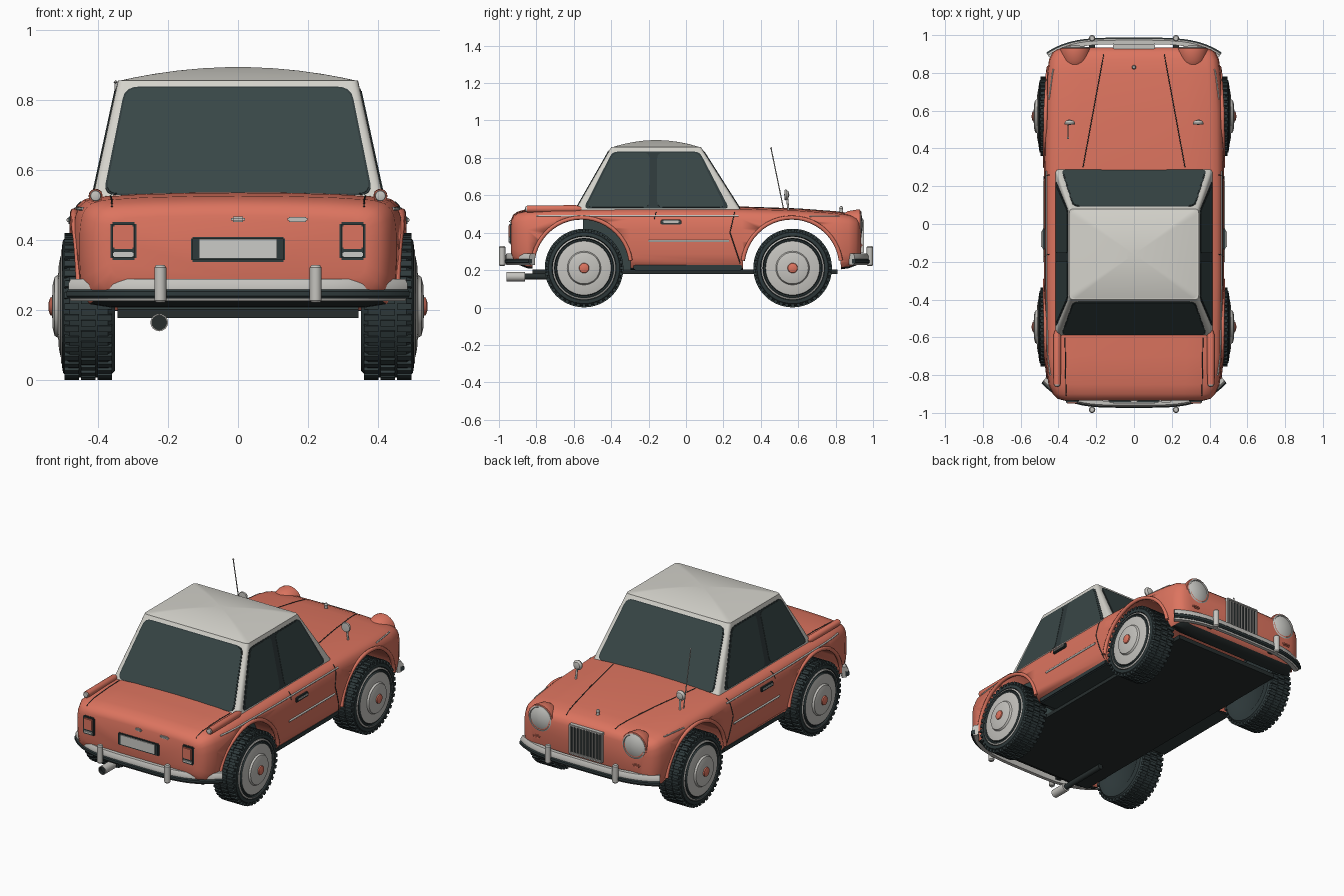
import bpy, bmesh
from math import sin, cos, pi, radians
from mathutils import Vector, Matrix

if "Cube" in bpy.data.objects:
    bpy.data.objects.remove(bpy.data.objects["Cube"])

# Materials
M = {}
for name, col in {"coral paint": (0.72, 0.175, 0.115), "cream paint": (0.66, 0.65, 0.6),
                  "chrome": (0.56, 0.55, 0.52), "dark glass": (0.04, 0.062, 0.062),
                  "black rubber": (0.028, 0.042, 0.044), "underbody black": (0.02, 0.027, 0.027),
                  "lamp lens": (0.6, 0.6, 0.57)}.items():
    m = bpy.data.materials.new(name)
    m.use_nodes = True
    m.diffuse_color = (*col, 1)
    m.node_tree.nodes["Principled BSDF"].inputs["Base Color"].default_value = (*col, 1)
    M[name] = m
RED, CREAM, CHROME, GLASS, RUBBER, UNDER, LENS = M


def finish(name, bm, mats, angle=35):
    bmesh.ops.recalc_face_normals(bm, faces=bm.faces)
    me = bpy.data.meshes.new(name)
    bm.to_mesh(me)
    bm.free()
    ob = bpy.data.objects.new(name, me)
    bpy.context.collection.objects.link(ob)
    for k in ([mats] if isinstance(mats, str) else mats):
        me.materials.append(M[k])
    bpy.ops.object.select_all(action='DESELECT')
    bpy.context.view_layer.objects.active = ob
    ob.select_set(True)
    bpy.ops.object.shade_smooth_by_angle(angle=radians(angle))
    return ob


def loft(name, rings, mats, angle=35):
    bm = bmesh.new()
    vs = [[bm.verts.new(p) for p in r] for r in rings]
    n = len(vs[0])
    for a, b in zip(vs, vs[1:]):
        for i in range(n):
            bm.faces.new((a[i], a[(i + 1) % n], b[(i + 1) % n], b[i]))
    bm.faces.new(vs[0])
    bm.faces.new(vs[-1])
    return finish(name, bm, mats, angle)


def lathe(name, prof, loc, axis, mats, band=None, seg=40):
    # prof holds (radius, distance along axis); band gives a material slot per step
    q = Vector(axis).to_track_quat('Z', 'Y').to_matrix().to_4x4()
    mat = Matrix.Translation(loc) @ q
    bm = bmesh.new()
    rings = [[bm.verts.new(mat @ Vector((r * cos(2 * pi * i / seg), r * sin(2 * pi * i / seg), h)))
              for i in range(seg)] if r else [bm.verts.new(mat @ Vector((0, 0, h)))] for r, h in prof]
    for j, (a, b) in enumerate(zip(rings, rings[1:])):
        for i in range(seg):
            k = (i + 1) % seg
            quad = [a[i % len(a)], a[k % len(a)], b[k % len(b)], b[i % len(b)]]
            f = bm.faces.new(list(dict.fromkeys(quad)))
            f.material_index = band[j] if band else 0
    return finish(name, bm, mats)


def box(name, lo, hi, mat, bevel=0):
    lo, hi = Vector(lo), Vector(hi)
    bm = bmesh.new()
    bmesh.ops.create_cube(bm, size=1, matrix=Matrix.Translation((lo + hi) / 2) @ Matrix.Diagonal((*(hi - lo), 1)))
    if bevel:
        bmesh.ops.bevel(bm, geom=bm.edges[:], offset=bevel, segments=2, affect='EDGES')
    return finish(name, bm, mat)


def tube(name, pts, r, mat):
    cu = bpy.data.curves.new(name, 'CURVE')
    cu.dimensions, cu.bevel_depth, cu.bevel_resolution, cu.use_fill_caps = '3D', r, 2, True
    sp = cu.splines.new('POLY')
    sp.points.add(len(pts) - 1)
    for p, c in zip(sp.points, pts):
        p.co = (*c, 1)
    cu.materials.append(M[mat])
    ob = bpy.data.objects.new(name, cu)
    bpy.context.collection.objects.link(ob)


# Body shell: stations are (y, half width, bottom, top)
stations = [(-.935, .37, .29, .47), (-.925, .405, .255, .495), (-.9, .43, .23, .513), (-.85, .453, .21, .527),
            (-.7, .47, .2, .536), (-.3, .476, .2, .54), (.3, .476, .2, .54), (.6, .472, .2, .53),
            (.8, .46, .2, .515), (.87, .45, .21, .505), (.91, .43, .225, .49), (.925, .405, .25, .475),
            (.935, .37, .28, .45)]
half = [(0, 0), (.8, 0), (.93, .03), (.975, .12), (.992, .25), (1, .45), (1, .65), (.988, .8),
        (.965, .88), (.925, .93), (.85, .962), (.6, .985), (.3, .996), (0, 1)]
section = half + [(-x, z) for x, z in half[-2:0:-1]]
body = loft("body", [[(x * w, y, b + z * (t - b)) for x, z in section] for y, w, b, t in stations],
            [RED, UNDER], 40)
WHEELS = (-.545, .57)
for y in (-.558, .566):
    cut = lathe("arch_cutter", [(0, -1), (.262, -1), (.262, 1), (0, 1)], (0, y, .217), (1, 0, 0), UNDER, seg=64)
    mod = body.modifiers.new("arch", 'BOOLEAN')
    mod.operation, mod.object, mod.solver = 'DIFFERENCE', cut, 'EXACT'
    bpy.context.view_layer.objects.active = body
    bpy.ops.object.modifier_apply(modifier=mod.name)
    bpy.data.objects.remove(cut)
for f in body.data.polygons:
    f.material_index = 1 if f.normal.z < -.9 and f.center.z < .24 else 0
bpy.context.view_layer.update()


def width_at(y):
    for a, b in zip(stations, stations[1:]):
        if a[0] <= y <= b[0]:
            return a[1] + (b[1] - a[1]) * (y - a[0]) / (b[0] - a[0])


def drape(name, a, b, direction, r, mat, n=16):
    # Thin line laid on the body between two points, thrown along a direction
    d, pts = Vector(direction), []
    for i in range(n + 1):
        hit, p, _, _ = body.ray_cast(Vector(a).lerp(Vector(b), i / n) - d * 2, d)
        if hit:
            pts.append(p)
    if len(pts) > 1:
        tube(name, pts, r, mat)


# Underside
box("floor_pan", (-.345, -.82, .178), (.345, .81, .203), UNDER)
box("cabin_tub", (-.345, -.55, .2), (.345, .28, .5), GLASS)
box("sill", (-.458, -.28, .198), (.458, .3, .232), RUBBER, .006)

# Cabin frame, windows and roof
Z0, Z1 = .515, .857
base = [Vector(p) for p in ((-.417, -.595, Z0), (.417, -.595, Z0), (.417, .297, Z0), (-.417, .297, Z0))]
top = [Vector(p) for p in ((-.343, -.4, Z1), (.343, -.4, Z1), (.343, .08, Z1), (-.343, .08, Z1))]


def rounded(corners, r, n=4):
    out = []
    for i, p in enumerate(corners):
        a = p + (corners[i - 1] - p).normalized() * r
        b = p + (corners[(i + 1) % len(corners)] - p).normalized() * r
        out += [a.lerp(p, t / n).lerp(p.lerp(b, t / n), t / n) for t in range(n + 1)]
    return out


loft("cabin_frame", [rounded(base, .022), rounded(top, .022)], CREAM)
rings = []
for s in (1, .97, .85, .7, .5, .3, .1):
    mid = Vector((0, -.16, 0))
    rings.append([Vector((p.x * s, mid.y + (p.y - mid.y) * s, Z1 - .002 + .04 * (1 - s * s)))
                  for p in rounded(top, .025)])
loft("roof", rings, CREAM)


def pane(name, side, uv, lift, mat, r=.03):
    b0, b1, t0, t1 = base[side], base[(side + 1) % 4], top[side], top[(side + 1) % 4]
    pts = rounded([b0.lerp(b1, u).lerp(t0.lerp(t1, u), v) for u, v in uv], r)
    nrm = (b1 - b0).cross(t0 - b0).normalized()
    loft(name, [[p - nrm * .004 for p in pts], [p + nrm * lift for p in pts]], mat)


for side, name in ((0, "rear_window"), (2, "windshield")):
    pane(name + "_seal", side, ((.035, .04), (.965, .04), (.965, .945), (.035, .945)), .002, RUBBER, .04)
    pane(name, side, ((.043, .05), (.957, .05), (.957, .93), (.043, .93)), .004, GLASS, .035)
for side in (1, 3):
    # The rear pane lies first along one side and last along the other
    flip = (lambda c: c) if side == 1 else (lambda c: [(1 - u, v) for u, v in c][::-1])
    pane("side_window_seal", side, flip([(.045, .04), (.935, .04), (.955, .93), (.04, .93)]), .002, RUBBER)
    pane("rear_side_window", side, flip([(.06, .06), (.445, .06), (.43, .91), (.06, .91)]), .004, GLASS)
    pane("door_window", side, flip([(.495, .06), (.915, .06), (.935, .91), (.51, .91)]), .004, GLASS)

# Wheels with lugged tyres and stepped hubcaps
tyre = [(0, .38), (.12, .37), (.15, .352), (.185, .352), (.203, .372), (.203, .482), (.19, .5),
        (.172, .503), (.168, .494), (0, .494)]
hub = [(.168, .49), (.168, .502), (.16, .506), (.155, .499), (.148, .499), (.144, .507), (.12, .512),
       (.09, .514), (.084, .524), (.06, .53), (.027, .531), (.025, .537), (.012, .541), (0, .542)]
for sx in (-1, 1):
    for wy in WHEELS:
        loc, ax = (0, wy, .211), (sx, 0, 0)
        lathe("tyre", tyre, loc, ax, RUBBER, seg=48)
        lathe("hubcap", hub, loc, ax, [CHROME, RUBBER, RED], [0, 0, 1, 1, 1, 0, 0, 0, 0, 0, 2, 2, 2], 48)
        bm = bmesh.new()
        turn = Matrix.Translation(loc) @ Vector(ax).to_track_quat('Z', 'Y').to_matrix().to_4x4()
        for i in range(40):
            for h, shift in ((.381, 0), (.428, .5), (.475, 0)):
                bmesh.ops.create_cube(bm, size=1, matrix=turn @ Matrix.Rotation((i + shift) * pi / 20, 4, 'Z')
                                      @ Matrix.Translation((.2, 0, h)) @ Matrix.Diagonal((.02, .018, .042, 1)))
        finish("tyre_tread", bm, RUBBER)

# Wheel arch lips and side trim
for s in (-1, 1):
    for y in (-.558, .566):
        arc = [(y + .264 * cos(a * pi / 24), .217 + .264 * sin(a * pi / 24)) for a in range(1, 24)]
        tube("arch_lip", [(s * (width_at(v) - .004), v, z) for v, z in arc], .011, RED)
    d = (-s, 0, 0)
    drape("belt_trim", (0, -.8, .49), (0, .28, .49), d, .005, CHROME)
    drape("fender_trim", (0, .66, .488), (0, .82, .488), d, .004, CHROME)
    drape("door_trim", (0, -.2, .355), (0, .23, .355), d, .006, CHROME)
    drape("door_front_seam", (0, .26, .51), (0, .235, .4), d, .0025, UNDER)
    drape("door_lower_seam", (0, .235, .4), (0, .29, .235), d, .0025, UNDER)
    drape("door_rear_seam", (0, -.16, .51), (0, -.17, .47), d, .0025, UNDER)
    drape("hood_seam", (s * .16, .9, 0), (s * .27, .3, 0), (0, 0, -1), .0025, UNDER)
    drape("trunk_seam", (s * .365, -.6, 0), (s * .36, -.91, 0), (0, 0, -1), .0025, UNDER)
    x = s * .477
    box("handle_recess", (x - .008, -.135, .443), (x + .008, -.025, .47), RUBBER, .004)
    box("door_handle", (x - .015, -.125, .452), (x + .015, -.035, .464), CHROME, .004)
    # Tail fins with end lamps
    lathe("tail_fin", [(0, 0), (.019, 0), (.02, .26), (.01, .29), (0, .29)], (s * .407, -.85, .527),
          (0, 1, 0), RED, seg=20)
    lathe("fin_lamp", [(.016, .002), (.014, -.008), (0, -.012)], (s * .407, -.85, .527), (0, 1, 0), CHROME, seg=20)
    # Tail lamps
    lo, hi = sorted((s * .29, s * .365))
    box("tail_lamp_frame", (lo, -.944, .343), (hi, -.9, .452), RUBBER, .006)
    box("tail_lamp_lens", (lo + .008, -.95, .375), (hi - .008, -.93, .443), RED, .004)
    box("reverse_lamp", (lo + .008, -.95, .352), (hi - .008, -.93, .367), LENS, .003)
    # Headlamps, indicators and fender mirrors
    lathe("headlamp_housing", [(0, -.1), (.045, -.075), (.072, -.03), (.081, .02), (.08, .035), (.07, .038)],
          (s * .31, .895, .443), (0, 1, 0), RED)
    lathe("headlamp", [(.074, .02), (.074, .04), (.067, .043), (.064, .038), (.045, .046), (0, .052)],
          (s * .31, .895, .443), (0, 1, 0), [CHROME, LENS], [0, 0, 0, 1, 1])
    box("indicator", (s * .33 - .025, .91, .322), (s * .33 + .025, .944, .342), RED, .006)
    tube("mirror_stalk", [(s * .345, .55, .5), (s * .34, .54, .59)], .006, CHROME)
    lathe("fender_mirror", [(0, -.01), (.027, -.008), (.029, 0), (.02, .012), (0, .018)],
          (s * .34, .535, .602), (0, 1, 0), CHROME, seg=24)


# Bumpers with rubber strips and overriders
def bumper(name, X, y0, drop, sign, z0, z1, depth, mat, out=0):
    rings = []
    for i in range(33):
        x = X * sin((i / 16 - 1) * pi / 2)
        y = y0 + out - drop * abs(x / X) ** 4
        prof = [(0, .25), (0, .75), (.3, 1), (1, 1), (1, 0), (.3, 0)]
        rings.append([(x * (1 + out * 2) * (1 - t * depth * 1.5), sign * (y - t * depth), z0 + h * (z1 - z0))
                      for t, h in prof])
    loft(name, rings, mat)


for sign, name, X, y0, drop in ((-1, "rear", .485, .968, .13), (1, "front", .46, .982, .08)):
    bumper(name + "_bumper", X, y0, drop, sign, .226, .29, .03, CHROME)
    bumper(name + "_bumper_strip", X, y0, drop, sign, .234, .26, .02, RUBBER, .005)
    for x in (-.222, .222):
        lathe(name + "_overrider", [(0, 0), (.012, 0), (.017, .006), (.017, .1), (.012, .107), (0, .108)],
              (x, sign * .983, .222), (0, 0, 1), CHROME, seg=20)
        box(name + "_bumper_bracket", (x - .015, min(sign * .9, sign * .96), .24),
            (x + .015, max(sign * .9, sign * .96), .27), UNDER)

# Grille
box("grille_back", (-.1, .9, .3), (.1, .94, .462), UNDER)
for lo, hi in (((-.11, .292), (.11, .304)), ((-.11, .458), (.11, .47)),
               ((-.11, .292), (-.1, .47)), ((.1, .292), (.11, .47))):
    box("grille_frame", (lo[0], .9, lo[1]), (hi[0], .952, hi[1]), CHROME, .003)
for i in range(9):
    x = (i - 4) * .021
    box("grille_slat", (x - .003, .93, .3), (x + .003, .947, .462), CHROME)

# Rear plate, trunk handle and badge, exhaust
box("plate_frame", (-.135, -.944, .338), (.135, -.92, .41), RUBBER, .005)
box("number_plate", (-.112, -.949, .348), (.112, -.935, .404), LENS)
box("trunk_handle", (-.02, -.946, .452), (.02, -.92, .468), CHROME, .005)
box("trunk_badge", (.142, -.944, .452), (.198, -.92, .467), CHROME, .004)
lathe("exhaust", [(0, .4), (.016, .4), (.016, .1), (.025, .098), (.025, 0), (.021, 0), (.021, .02), (0, .02)],
      (-.225, -.96, .165), (0, 1, 0), [CHROME, UNDER], [1, 1, 0, 0, 0, 1, 1], 24)

# Hood ornament and aerial
lathe("hood_ornament", [(.012, -.01), (.008, .008), (.011, .018), (.007, .028), (0, .031)], (0, .83, .512),
      (0, 0, 1), CHROME, seg=16)
tube("aerial", [(-.35, .525, .51), (-.35, .455, .85)], .003, CHROME)
lathe("aerial_tip", [(0, -.006), (.006, 0), (0, .006)], (-.35, .455, .852), (0, 0, 1), CHROME, seg=10)
